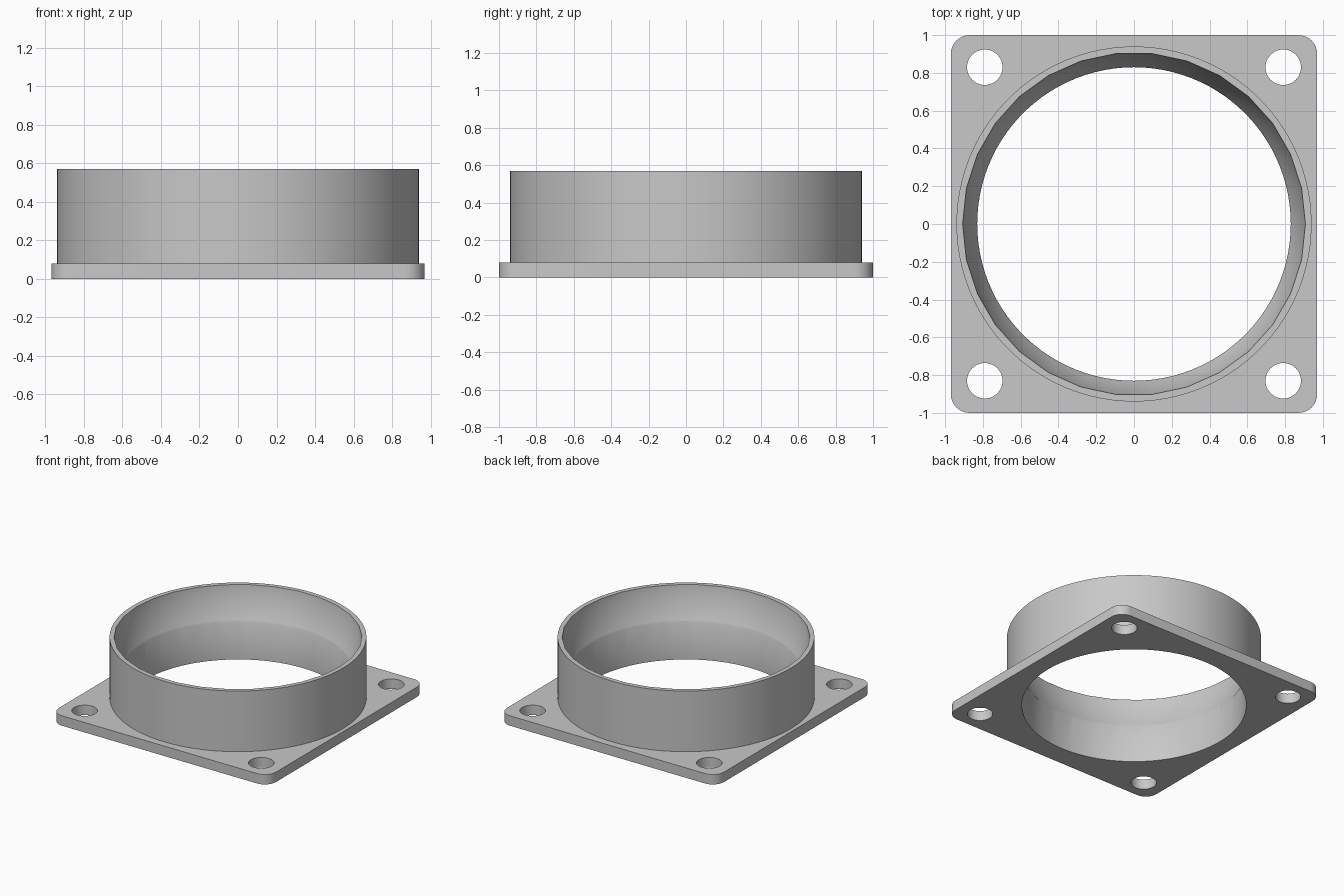
import bpy, bmesh, math
from mathutils import Vector

if "Cube" in bpy.data.objects:
    bpy.data.objects.remove(bpy.data.objects["Cube"], do_unlink=True)

HALF_X, HALF_Y, CORNER = 0.97, 1.0, 0.1
PLATE_TOP, COLLAR_TOP = 0.08, 0.57
OUTER_R, BORE_R = 0.94, 0.83
HOLE_X, HOLE_Y, HOLE_R = 0.79, 0.83, 0.094

grey = bpy.data.materials.new("grey")
grey.use_nodes = True
colour = (0.58, 0.58, 0.58, 1)
grey.diffuse_color = colour
grey.node_tree.nodes["Principled BSDF"].inputs["Base Color"].default_value = colour


def loft(name, rings):
    """Closed solid through a stack of horizontal rings."""
    bm = bmesh.new()
    loops = [[bm.verts.new(p) for p in ring] for ring in rings]
    n = len(loops[0])
    for low, high in zip(loops, loops[1:]):
        for i in range(n):
            j = (i + 1) % n
            bm.faces.new((low[i], low[j], high[j], high[i]))
    bm.faces.new(loops[0][::-1])
    bm.faces.new(loops[-1])
    mesh = bpy.data.meshes.new(name)
    bm.to_mesh(mesh)
    bm.free()
    mesh.materials.append(grey)
    obj = bpy.data.objects.new(name, mesh)
    bpy.context.collection.objects.link(obj)
    return obj


def circle(r, z, n, x=0, y=0):
    return [Vector((x + r * math.cos(math.tau * i / n),
                    y + r * math.sin(math.tau * i / n), z)) for i in range(n)]


def cylinder(name, r, z0, z1, n, x=0, y=0):
    return loft(name, [circle(r, z0, n, x, y), circle(r, z1, n, x, y)])


def combine(target, tool, operation):
    mod = target.modifiers.new(operation.lower(), 'BOOLEAN')
    mod.operation, mod.object, mod.solver = operation, tool, 'EXACT'
    tool.hide_render = True
    bpy.ops.object.select_all(action='DESELECT')
    bpy.context.view_layer.objects.active = target
    target.select_set(True)
    bpy.ops.object.modifier_apply(modifier=mod.name)
    bpy.data.objects.remove(tool, do_unlink=True)


# Mounting plate with rounded corners
outline = []
for k, (sx, sy) in enumerate(((1, 1), (-1, 1), (-1, -1), (1, -1))):
    for i in range(9):
        a = math.pi / 2 * (k + i / 8)
        outline.append(Vector((sx * (HALF_X - CORNER) + CORNER * math.cos(a),
                               sy * (HALF_Y - CORNER) + CORNER * math.sin(a), 0)))
flange = loft("flange", [outline, [p + Vector((0, 0, PLATE_TOP)) for p in outline]])

# Round collar standing on the plate
combine(flange, cylinder("collar", OUTER_R, 0.03, COLLAR_TOP, 100), 'UNION')

# Straight bore right through
combine(flange, cylinder("bore_cutter", BORE_R, -0.2, 1, 100), 'DIFFERENCE')

# Spherical seat in the upper part of the bore
R, centre = 0.92, 0.69
seat = [circle(R * math.cos(math.radians(a)), centre + R * math.sin(math.radians(a)), 30)
        for a in range(-48, 13, 12)]
combine(flange, loft("seat_cutter", seat), 'DIFFERENCE')

# Screw holes in the corners
for sx in (-1, 1):
    for sy in (-1, 1):
        hole = cylinder("hole_cutter", HOLE_R, -0.2, 0.3, 40, sx * HOLE_X, sy * HOLE_Y)
        combine(flange, hole, 'DIFFERENCE')

bpy.ops.object.shade_smooth_by_angle(angle=math.radians(35))
